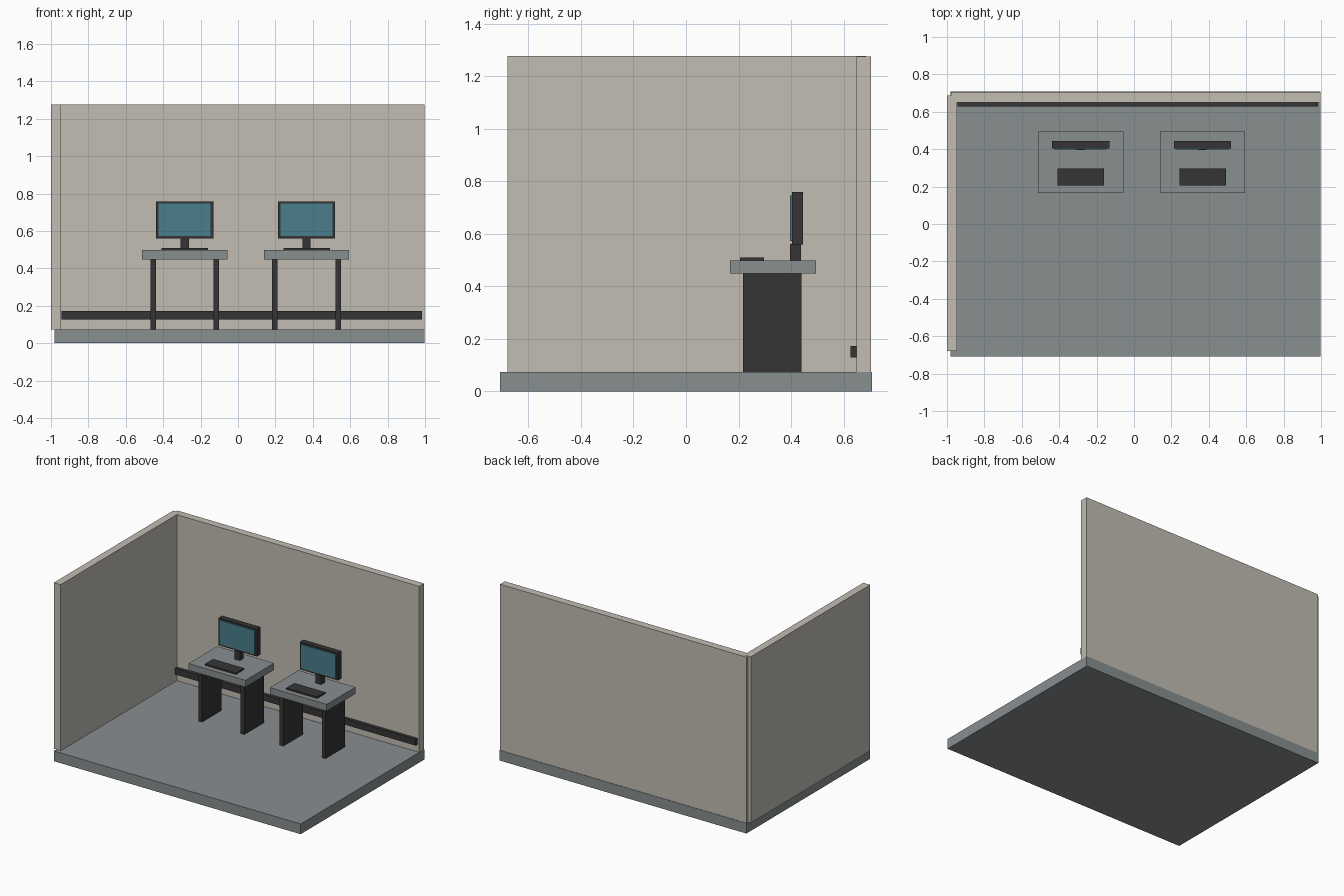
import bpy

if "Cube" in bpy.data.objects:
    bpy.data.objects.remove(bpy.data.objects["Cube"])


def material(name, rgb):
    """Flat material from 0-255 display values, stored as linear."""
    m = bpy.data.materials.new(name)
    lin = [((c / 255 + 0.055) / 1.055) ** 2.4 for c in rgb]
    m.diffuse_color = (*lin, 1.0)
    m.use_nodes = True
    m.node_tree.nodes["Principled BSDF"].inputs["Base Color"].default_value = m.diffuse_color
    return m


WALL = material("warm_beige", (194, 189, 180))
GREY = material("cool_grey", (136, 142, 144))
DARK = material("charcoal", (53, 53, 53))
GLASS = material("teal_screen", (74, 126, 140))


def box(name, x, y, z, mat):
    """Box spanning the (min, max) range on each axis."""
    bpy.ops.mesh.primitive_cube_add(size=1)
    ob = bpy.context.object
    ob.name = name
    ob.location = [(a + b) / 2 for a, b in (x, y, z)]
    ob.scale = [b - a for a, b in (x, y, z)]
    bpy.ops.object.transform_apply(location=True, rotation=False, scale=True)
    ob.data.materials.append(mat)
    return ob


FLOOR_Z, WALL_Z = 0.074, 1.277
DESK_Z = 0.498

# Room shell
box("floor_slab", (-0.98, 0.998), (-0.708, 0.708), (0, FLOOR_Z), GREY)
box("left_wall", (-1.0, -0.945), (-0.68, 0.686), (FLOOR_Z, WALL_Z), WALL)
box("back_wall", (-0.979, 0.997), (0.65, 0.705), (FLOOR_Z, WALL_Z - 0.001), WALL)
box("wall_rail", (-0.945, 0.985), (0.627, 0.651), (0.128, 0.173), DARK)


def centred(cx, half):
    return (cx - half, cx + half)


# Two identical workstations
for side, cx in (("left", -0.285), ("right", 0.366)):
    box(f"{side}_desk_top", centred(cx, 0.228), (0.167, 0.495), (0.449, DESK_Z), GREY)
    for n, s in (("a", -1), ("b", 1)):
        box(f"{side}_desk_leg_{n}", centred(cx + s * 0.169, 0.0145),
            (0.217, 0.44), (FLOOR_Z, 0.449), DARK)
    box(f"{side}_monitor_stand", centred(cx, 0.022), (0.396, 0.439), (DESK_Z, 0.561), DARK)
    box(f"{side}_monitor_frame", centred(cx, 0.153), (0.404, 0.445), (0.56, 0.759), DARK)
    box(f"{side}_monitor_screen", centred(cx, 0.139), (0.397, 0.405), (0.573, 0.747), GLASS)
    box(f"{side}_keyboard", centred(cx + 0.001, 0.124), (0.205, 0.298), (DESK_Z, 0.509), DARK)
